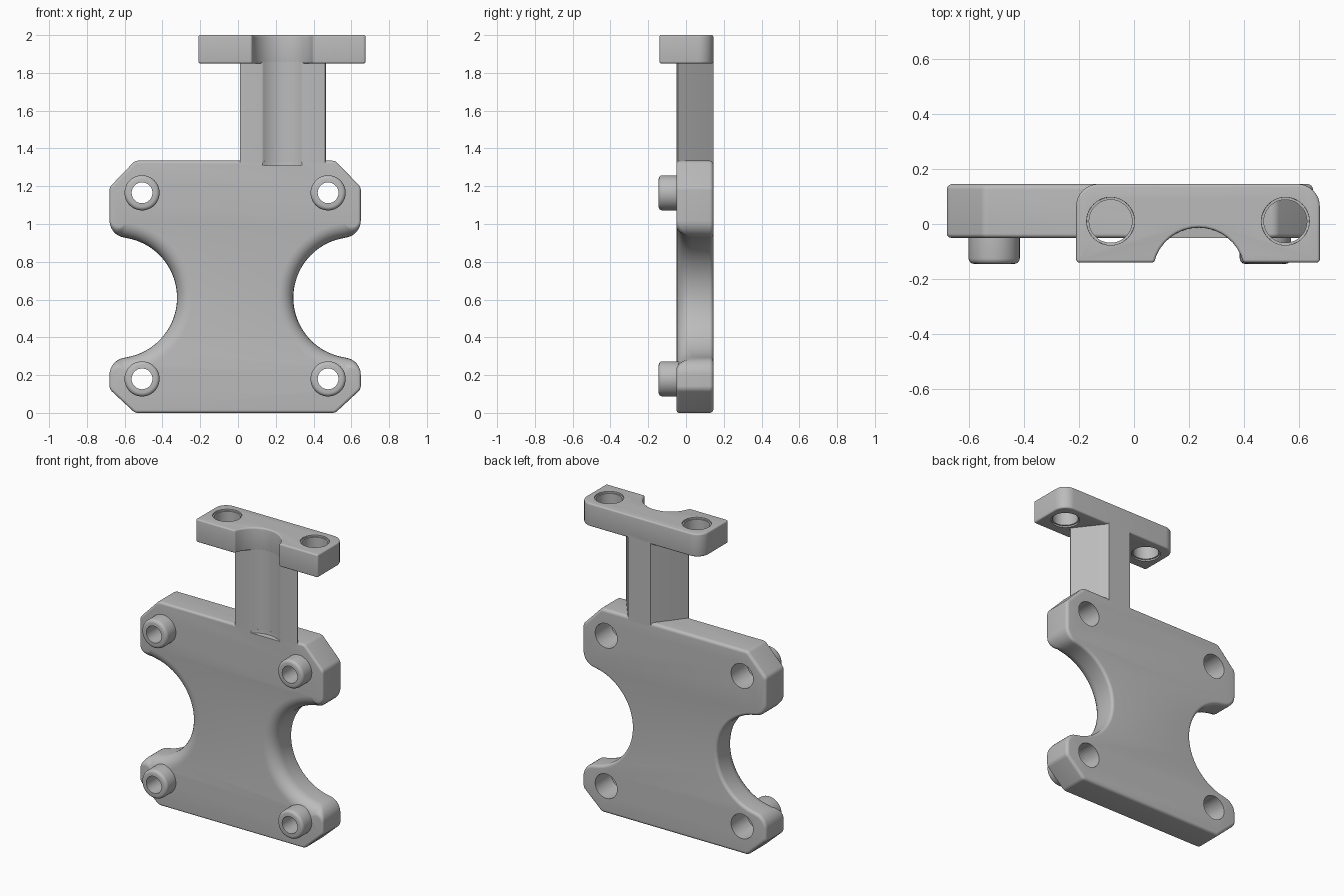
import bpy, bmesh, math
from mathutils import Vector

if "Cube" in bpy.data.objects:
    bpy.data.objects.remove(bpy.data.objects["Cube"], do_unlink=True)

grey = bpy.data.materials.new("plain_grey")
grey.use_nodes = True
COLOUR = (0.5, 0.5, 0.5, 1)
grey.diffuse_color = COLOUR
grey.node_tree.nodes["Principled BSDF"].inputs["Base Color"].default_value = COLOUR


def arc(cx, cy, r, a0, a1, n):
    angles = [math.radians(a0 + (a1 - a0) * i / n) for i in range(n + 1)]
    return [(cx + r * math.cos(a), cy + r * math.sin(a), 0) for a in angles]


def rounded(corners, steps=8):
    """Turn (x, y, radius) corners into an outline with rounded corners."""
    out = []
    for i, (x, y, r) in enumerate(corners):
        p = Vector((x, y))
        if r == 0:
            out.append(p)
            continue
        a = (Vector(corners[i - 1][:2]) - p).normalized()
        b = (Vector(corners[(i + 1) % len(corners)][:2]) - p).normalized()
        half = a.angle(b) / 2
        centre = p + (a + b).normalized() * (r / math.sin(half))
        t = r / math.tan(half)
        start, end = p + a * t - centre, p + b * t - centre
        for k in range(steps + 1):
            d = start.lerp(end, k / steps).normalized()
            out.append(centre + d * r)
    return out


def loft(name, pts, axis, lo, hi, lo_edge, hi_edge, steps=6):
    """Extrude an anticlockwise outline; each edge rule gives a rounding radius per point."""
    n = len(pts)
    inward = []
    for i, p in enumerate(pts):
        a, b = (p - pts[i - 1]).normalized(), (pts[(i + 1) % n] - p).normalized()
        m = Vector((-a.y - b.y, a.x + b.x)).normalized()
        inward.append(m / max(0.5, m.dot(Vector((-a.y, a.x)))))
    bm = bmesh.new()
    rings = []
    for level, sign, rule in ((lo, 1, lo_edge), (hi, -1, hi_edge)):
        stack = []
        for k in range(steps + 1):
            t = math.pi / 2 * k / steps
            ring = []
            for p, m in zip(pts, inward):
                r = rule(p)
                q = p + m * r * (1 - math.sin(t))
                d = level + sign * r * (1 - math.cos(t))
                ring.append(bm.verts.new((q.x, d, q.y) if axis == "y" else (q.x, q.y, d)))
            stack.append(ring)
        rings += stack if sign == 1 else stack[::-1]
    for r0, r1 in zip(rings, rings[1:]):
        for i in range(n):
            j = (i + 1) % n
            bm.faces.new((r0[i], r0[j], r1[j], r1[i]))
    bm.faces.new(rings[0])
    bm.faces.new(rings[-1])
    bmesh.ops.recalc_face_normals(bm, faces=bm.faces)
    mesh = bpy.data.meshes.new(name)
    bm.to_mesh(mesh)
    bm.free()
    mesh.materials.append(grey)
    ob = bpy.data.objects.new(name, mesh)
    bpy.context.collection.objects.link(ob)
    return ob


def cylinder(name, x, y, r, axis, lo, hi, edge=0.001):
    pts = [Vector(p[:2]) for p in arc(x, y, r, 0, 360, 48)[:-1]]
    return loft(name, pts, axis, lo, hi, lambda p: edge, lambda p: 0.001, 4)


def activate(ob):
    bpy.ops.object.select_all(action="DESELECT")
    ob.select_set(True)
    bpy.context.view_layer.objects.active = ob


def cut(ob, cutters):
    activate(ob)
    for c in cutters:
        c.hide_render = True
        mod = ob.modifiers.new("cut", "BOOLEAN")
        mod.operation, mod.solver, mod.object = "DIFFERENCE", "EXACT", c
        bpy.ops.object.modifier_apply(modifier=mod.name)


MID, HALF = -0.015, 0.665      # plate centre line and half width
GX, GY, GR = 0.235, -0.18, 0.167   # vertical groove axis and radius
FRONT, BACK, TOP = -0.05, 0.145, 1.335

# Mounting plate: chamfered corners and a round bite in each side
side = [(0.53, 0, 0.04), (HALF, 0.125, 0.04), (HALF, 0.275, 0.09)]
side += arc(0.628, 0.61, 0.32, -100, -260, 40)
side += [(HALF, 0.945, 0.09), (HALF, 1.195, 0.04), (0.53, TOP, 0.04)]
corners = [(MID + u, z, r) for u, z, r in side]
corners += [(MID - u, z, r) for u, z, r in reversed(side)]


def bite_edge(p):
    if 0.17 < p.y < 1.05:
        return 0.015 + 0.065 * max(0, min(1, (HALF - abs(p.x - MID)) / 0.06))
    return 0.015


plate = loft("mounting_plate", rounded(corners), "y", FRONT, BACK, bite_edge, lambda p: 0.02)

# Bosses with stepped through holes
cutters, bosses = [], []
for x, side_name in ((-0.508, "right"), (0.477, "left")):
    for z, level in ((0.18, "lower"), (1.165, "upper")):
        boss = cylinder(f"{level}_{side_name}_boss", x, z, 0.093, "y", -0.145, 0.03, 0.02)
        holes = [cylinder("bore_cutter", x, z, 0.055, "y", -0.3, 0.3),
                 cylinder("counterbore_cutter", x, z, 0.08, "y", -0.02, 0.3)]
        cut(boss, holes)
        cut(plate, holes)
        cutters += holes
        bosses.append(boss)

# Shallow seat where the groove runs into the plate
seat = cylinder("seat_cutter", GX, GY, GR, "z", 1.31, 1.6)
cut(plate, [seat])
cutters.append(seat)


def groove(y):
    a = math.degrees(math.asin((y - GY) / GR))
    return arc(GX, GY, GR, 180 - a, a, 16)


# Stem: tapered towards the back, grooved along the front
g = groove(FRONT)
stem_corners = [(0.005, FRONT, 0.005), (*g[0][:2], 0.015)] + g[1:-1]
stem_corners += [(*g[-1][:2], 0.015), (0.47, FRONT, 0.005), (0.32, BACK, 0), (0.155, BACK, 0)]
stem = loft("stem", rounded(stem_corners, 4), "z", 1.31, 1.87, lambda p: 0.001, lambda p: 0.001, 1)

# Clamp bar: notched front, rounded back corners, two vertical holes
g = groove(-0.14)
bar_corners = [(-0.21, -0.14, 0.012), (*g[0][:2], 0.012)] + g[1:-1]
bar_corners += [(*g[-1][:2], 0.012), (0.675, -0.14, 0.012), (0.675, BACK, 0.08), (-0.21, BACK, 0.08)]
bar = loft("clamp_bar", rounded(bar_corners), "z", 1.85, 2.0, lambda p: 0.01, lambda p: 0.01, 4)
for x in (-0.085, 0.55):
    holes = [cylinder("bar_hole_cutter", x, 0.01, 0.078, "z", 1.7, 2.1),
             cylinder("rim_cutter", x, 0.01, 0.087, "z", 1.99, 2.1),
             cylinder("rim_cutter", x, 0.01, 0.087, "z", 1.7, 1.86)]
    cut(bar, holes)
    cutters += holes

for c in cutters:
    bpy.data.objects.remove(c, do_unlink=True)
for ob in [plate, stem, bar] + bosses:
    activate(ob)
    bpy.ops.object.shade_smooth_by_angle(angle=math.radians(30))
